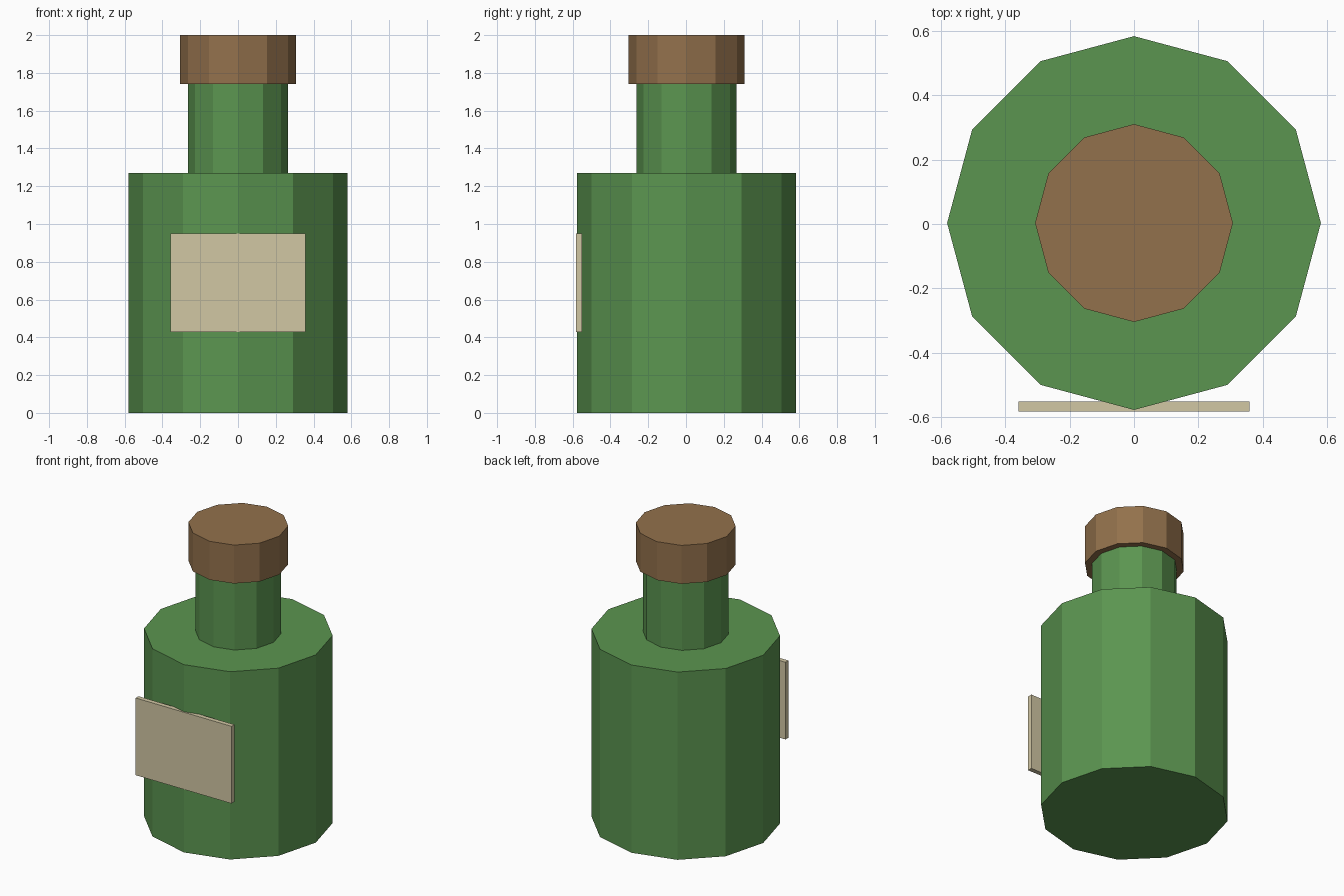
import bpy, math

if "Cube" in bpy.data.objects:
    bpy.data.objects.remove(bpy.data.objects["Cube"])

CY = 0.003   # bottle axis sits slightly behind centre because of the label


def material(name, rgb):
    m = bpy.data.materials.new(name)
    m.diffuse_color = (*rgb, 1)
    m.use_nodes = True
    m.node_tree.nodes["Principled BSDF"].inputs["Base Color"].default_value = m.diffuse_color
    return m


green = material("green_glass", (0.105, 0.30, 0.08))
brown = material("cork_brown", (0.29, 0.165, 0.072))
cream = material("label_cream", (0.64, 0.57, 0.37))


def prism(name, radius, z0, z1, mat):
    """Twelve-sided flat-shaded cylinder between two heights."""
    bpy.ops.mesh.primitive_cylinder_add(vertices=12, radius=radius, depth=z1 - z0,
                                        location=(0, CY, (z0 + z1) / 2))
    ob = bpy.context.object
    ob.name = name
    ob.data.materials.append(mat)


# Bottle body, neck and stopper
prism("body", 0.58, 0.0, 1.27, green)
prism("neck", 0.264, 1.27, 1.74, green)
prism("stopper", 0.307, 1.74, 2.0, brown)

# Flat label board on the front
bpy.ops.mesh.primitive_cube_add(size=1, location=(0, -0.567, 0.69))
label = bpy.context.object
label.name = "label"
label.scale = (0.717, 0.031, 0.522)
bpy.ops.object.transform_apply(location=False, rotation=False, scale=True)
label.data.materials.append(cream)
